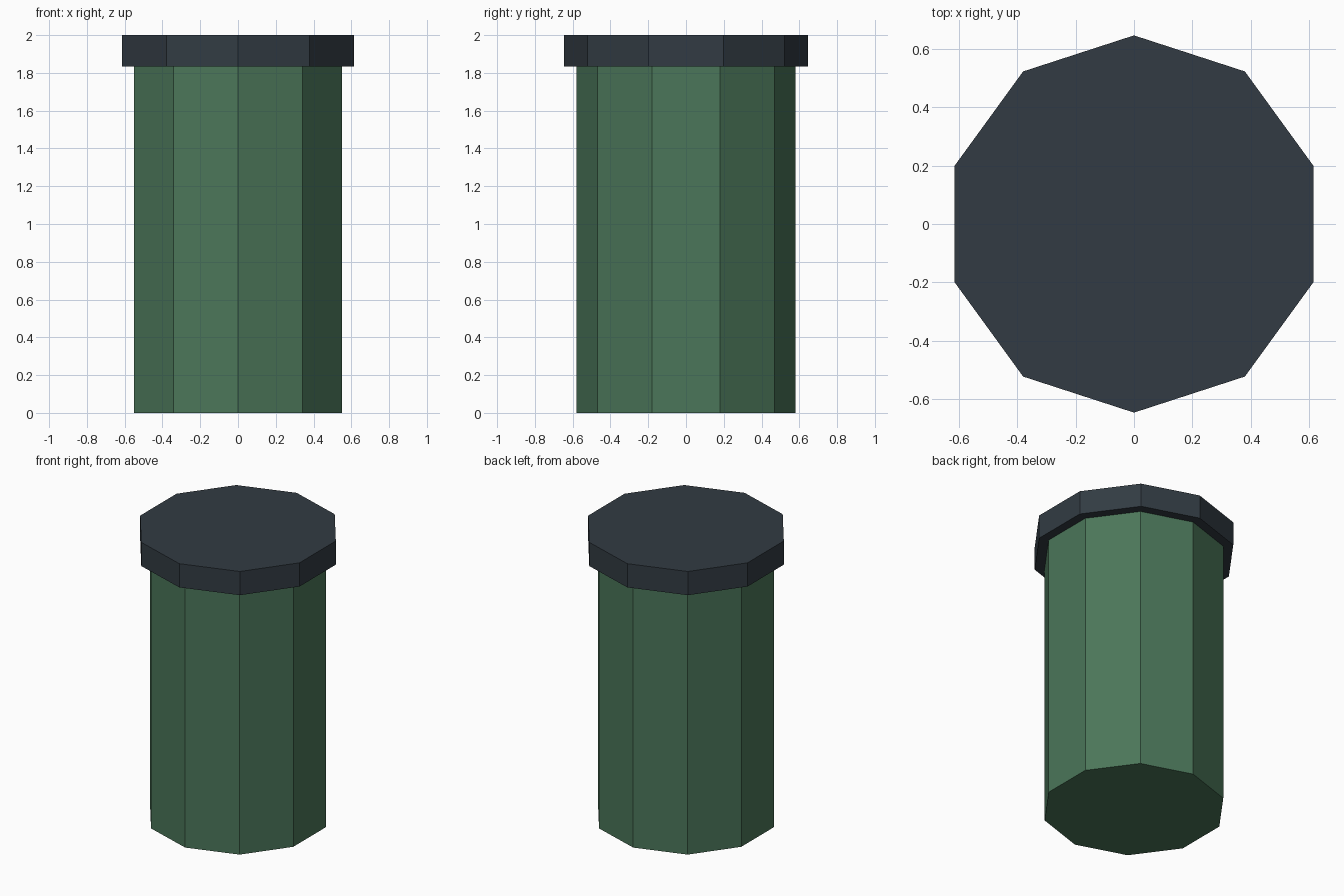
import bpy

cube = bpy.data.objects.get("Cube")
if cube:
    bpy.data.objects.remove(cube, do_unlink=True)


def make_material(name, rgb):
    mat = bpy.data.materials.new(name)
    mat.use_nodes = True
    color = (*rgb, 1.0)
    mat.diffuse_color = color
    mat.node_tree.nodes["Principled BSDF"].inputs["Base Color"].default_value = color
    return mat


def ten_sided(name, radius, bottom, top, mat):
    bpy.ops.mesh.primitive_cylinder_add(
        vertices=10, radius=radius, depth=top - bottom,
        location=(0, 0, (bottom + top) / 2))
    obj = bpy.context.object
    obj.name = name
    obj.data.materials.append(mat)
    return obj


green = make_material("dull green", (0.07, 0.18, 0.10))
slate = make_material("dark slate", (0.032, 0.044, 0.056))

RIM = 1.835  # height where the lid meets the body

# Canister body and its overhanging lid
ten_sided("body", 0.58, 0, RIM, green)
ten_sided("lid", 0.645, RIM, 2, slate)
